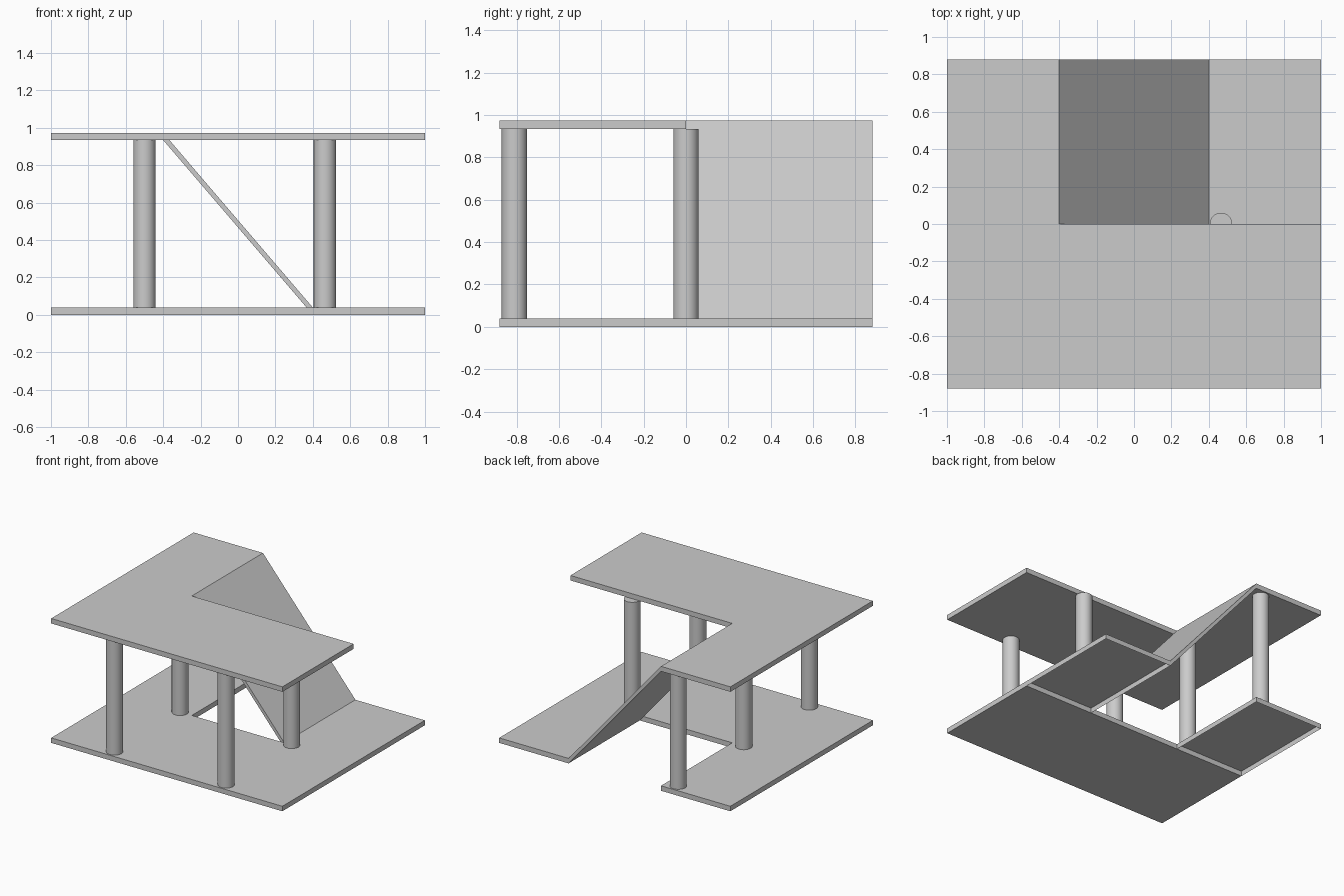
import bpy, bmesh

if "Cube" in bpy.data.objects:
    bpy.data.objects.remove(bpy.data.objects["Cube"])

T = 0.039            # slab thickness
TOP = 0.973          # top of the upper floor
W, D, S = 1.0, 0.88, 0.4


def prism(name, profile, axis, start, depth, open_start=False):
    """Extrude a flat 2D profile along z (plan) or y (side profile)."""
    bm = bmesh.new()
    if axis == 'z':
        pts = [(a, b, start) for a, b in profile]
        move = (0, 0, depth)
    else:
        pts = [(a, start, b) for a, b in profile]
        move = (0, depth, 0)
    base = bm.faces.new([bm.verts.new(p) for p in pts])
    res = bmesh.ops.extrude_face_region(bm, geom=[base], use_keep_orig=True)
    verts = [g for g in res['geom'] if isinstance(g, bmesh.types.BMVert)]
    bmesh.ops.translate(bm, verts=verts, vec=move)
    bmesh.ops.recalc_face_normals(bm, faces=bm.faces)
    if open_start:
        bmesh.ops.delete(bm, geom=[base], context='FACES_ONLY')
    mesh = bpy.data.meshes.new(name)
    bm.to_mesh(mesh)
    bm.free()
    obj = bpy.data.objects.new(name, mesh)
    bpy.context.collection.objects.link(obj)
    return obj


def rect(x0, x1, y0, y1):
    return [(x0, y0), (x1, y0), (x1, y1), (x0, y1)]


# Lower floor: front slab and two back wings, open underneath
prism("lower_floor_front", rect(-W, W, -D, 0), 'z', 0, T)
prism("lower_floor_left", rect(-W, -S, 0, D), 'z', 0, T, open_start=True)
prism("lower_floor_right", rect(S, W, 0, D), 'z', 0, T, open_start=True)

# L-shaped upper floor
prism("upper_floor",
      [(-W, -D), (W, -D), (W, 0), (-S, 0), (-S, D), (-W, D)], 'z', TOP - T, T)

# Sloping ramp between the floors
prism("ramp", [(-S, TOP), (S, T), (S, 0), (-S, TOP - T)], 'y', 0, D)

# Round pillars
for i, (x, y) in enumerate([(-0.5, -0.81), (0.465, -0.81),
                            (-0.5, 0), (0.465, 0), (-0.5, 0.81)]):
    h = TOP - 2 * T
    bpy.ops.mesh.primitive_cylinder_add(vertices=32, radius=0.06, depth=h,
                                        location=(x, y, T + h / 2))
    bpy.context.object.name = f"pillar_{i + 1}"
    bpy.ops.object.shade_smooth_by_angle()
